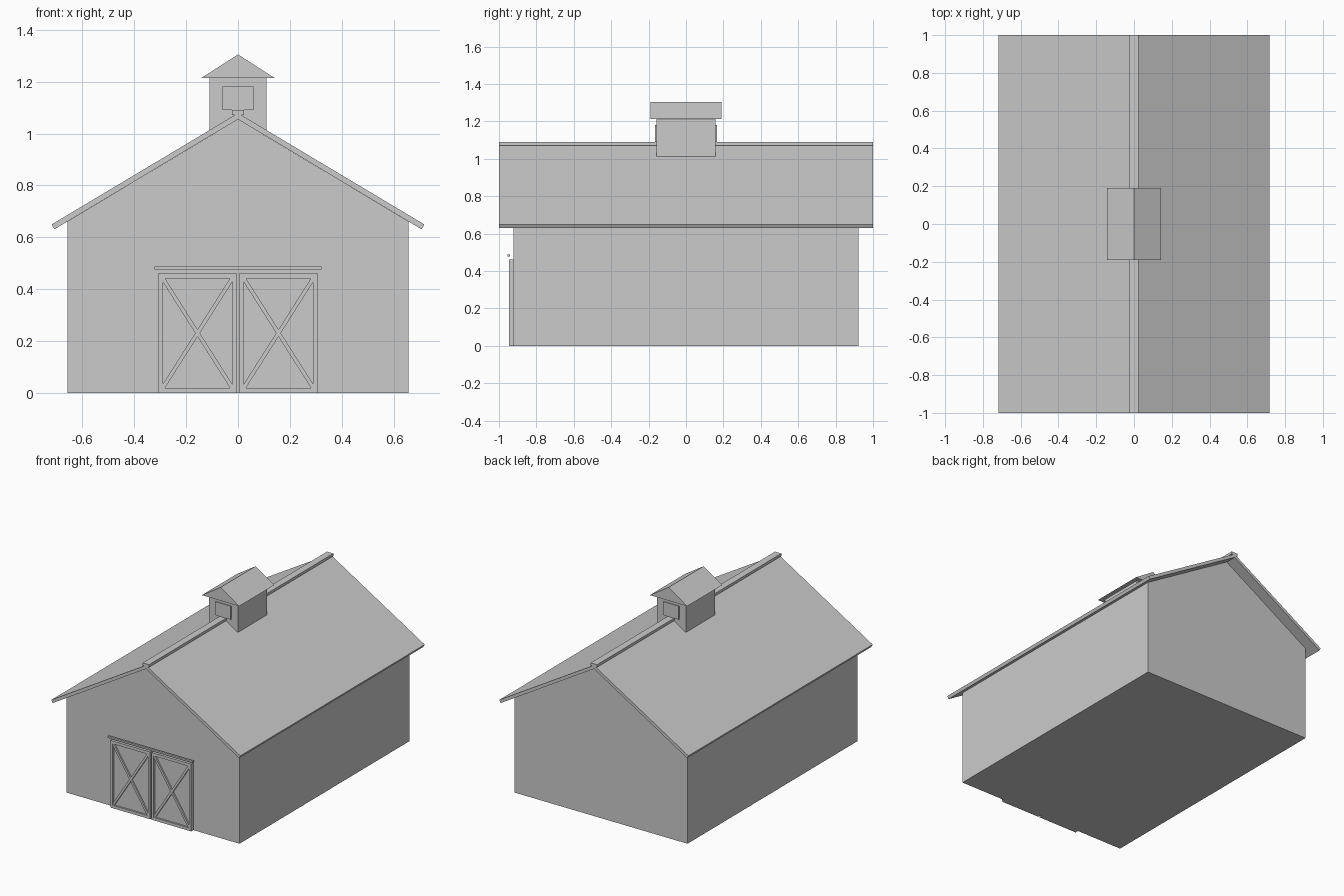
import bpy, bmesh
from mathutils import Vector

if "Cube" in bpy.data.objects:
    bpy.data.objects.remove(bpy.data.objects["Cube"])

grey = bpy.data.materials.new("light_grey")
grey.diffuse_color = (0.6, 0.6, 0.6, 1)
grey.use_nodes = True
grey.node_tree.nodes["Principled BSDF"].inputs["Base Color"].default_value = grey.diffuse_color


def prism(name, pts, y0, y1):
    """Extrude an (x, z) outline along y."""
    bm = bmesh.new()
    face = bm.faces.new([bm.verts.new((x, y0, z)) for x, z in pts])
    ext = bmesh.ops.extrude_face_region(bm, geom=[face])
    verts = [g for g in ext["geom"] if isinstance(g, bmesh.types.BMVert)]
    bmesh.ops.translate(bm, verts=verts, vec=(0, y1 - y0, 0))
    bmesh.ops.recalc_face_normals(bm, faces=bm.faces)
    mesh = bpy.data.meshes.new(name)
    bm.to_mesh(mesh)
    bm.free()
    mesh.materials.append(grey)
    ob = bpy.data.objects.new(name, mesh)
    bpy.context.collection.objects.link(ob)
    return ob


def box(name, x0, x1, y0, y1, z0, z1):
    return prism(name, [(x0, z0), (x1, z0), (x1, z1), (x0, z1)], y0, y1)


def bar(name, a, b, width, y0, y1):
    """Flat diagonal board between two (x, z) points."""
    a, b = Vector(a), Vector(b)
    d = (b - a).normalized() * width / 2
    n = Vector((-d.y, d.x))
    prism(name, [a + n, b + n, b - n, a - n], y0, y1)


# barn body with gable ends
prism("barn_body", [(-0.657, 0), (0.657, 0), (0.657, 0.661), (0, 1.055), (-0.657, 0.661)],
      -0.922, 0.922)

# roof: folded slab with square-cut eaves, and ridge cap
prism("roof", [(0, 1.079), (0.718, 0.65), (0.708, 0.631), (0, 1.055),
               (-0.708, 0.631), (-0.718, 0.65)], -1, 1)
box("ridge_cap", -0.024, 0.024, -1, 1, 1.072, 1.09)

# two barn doors: panel, frame boards and cross braces
for side, sx in (("left", -1), ("right", 1)):
    x0, x1 = sorted((sx * 0.006, sx * 0.306))
    w, top, yb, yf = 0.016, 0.462, -0.934, -0.946
    box(side + "_door_panel", x0, x1, yb, -0.92, 0, top)
    box(side + "_door_stile_a", x0, x0 + w, yf, yb, 0, top)
    box(side + "_door_stile_b", x1 - w, x1, yf, yb, 0, top)
    box(side + "_door_bottom_rail", x0 + w, x1 - w, yf, yb, 0, 0.02)
    box(side + "_door_top_rail", x0 + w, x1 - w, yf, yb, top - 0.02, top)
    l, r, b, t = x0 + w, x1 - w, 0.02, top - 0.02
    bar(side + "_door_brace_rising", (l, b), (r, t), 0.015, yf + 0.001, yb)
    bar(side + "_door_brace_falling", (l, t), (r, b), 0.015, yf + 0.0015, yb)

# sliding door track
box("door_track", -0.322, 0.322, -0.954, -0.94, 0.477, 0.488)

# cupola with gabled cap and a vent at each end
box("cupola_body", -0.11, 0.11, -0.158, 0.158, 1.012, 1.214)
prism("cupola_roof", [(-0.142, 1.214), (0.142, 1.214), (0, 1.305)], -0.19, 0.19)
for end, sy in (("front", -1), ("back", 1)):
    ys = sorted((sy * 0.156, sy * 0.165))
    box("cupola_vent_" + end, -0.06, 0.06, ys[0], ys[1], 1.09, 1.182)
